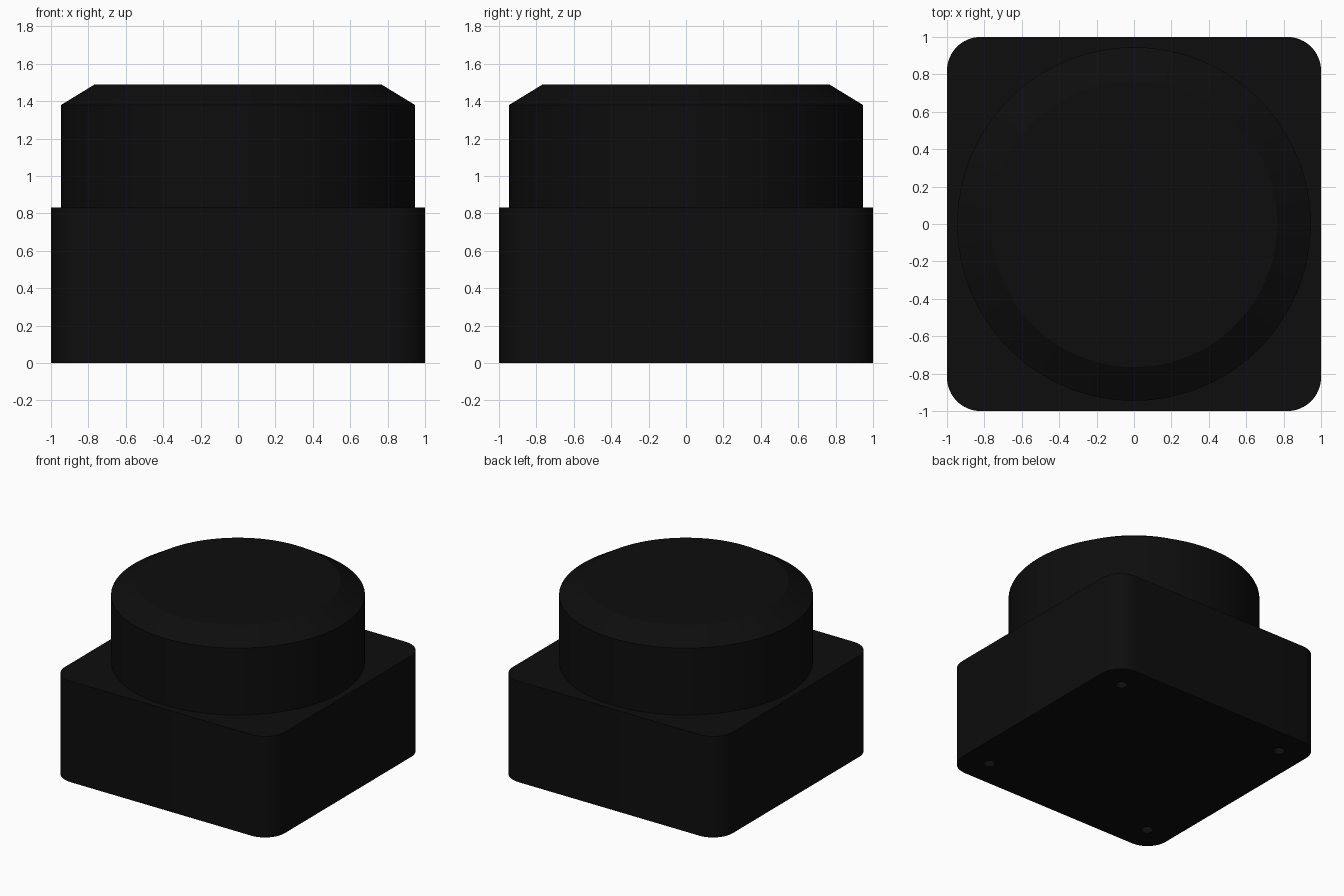
import bpy, bmesh, math
from mathutils import Matrix

if "Cube" in bpy.data.objects:
    bpy.data.objects.remove(bpy.data.objects["Cube"])

BASE_H, CORNER_R = 0.83, 0.18
HOLE_POS, HOLE_R, HOLE_DEPTH = 0.775, 0.045, 0.1

black = bpy.data.materials.new("black_plastic")
black.diffuse_color = (0.004, 0.004, 0.004, 1)
black.use_nodes = True
black.node_tree.nodes["Principled BSDF"].inputs["Base Color"].default_value = black.diffuse_color


def make_object(name, bm):
    mesh = bpy.data.meshes.new(name)
    bmesh.ops.recalc_face_normals(bm, faces=bm.faces)
    bm.to_mesh(mesh)
    bm.free()
    mesh.materials.append(black)
    obj = bpy.data.objects.new(name, mesh)
    bpy.context.collection.objects.link(obj)
    return obj


def select(obj):
    bpy.ops.object.select_all(action='DESELECT')
    obj.select_set(True)
    bpy.context.view_layer.objects.active = obj


def smooth(obj):
    select(obj)
    bpy.ops.object.shade_smooth_by_angle(angle=math.radians(20))


# Square base with rounded upright corners
bm = bmesh.new()
bmesh.ops.create_cube(bm, size=1, matrix=Matrix.Translation((0, 0, BASE_H / 2))
                      @ Matrix.Diagonal((2, 2, BASE_H, 1)))
upright = [e for e in bm.edges if abs(e.verts[0].co.z - e.verts[1].co.z) > 0.1]
bmesh.ops.bevel(bm, geom=upright, offset=CORNER_R, segments=12, profile=0.5,
                affect='EDGES')
base = make_object("base", bm)

# Four screw holes in the underside
bm = bmesh.new()
for sx in (-1, 1):
    for sy in (-1, 1):
        bmesh.ops.create_cone(bm, cap_ends=True, segments=24, radius1=HOLE_R,
                              radius2=HOLE_R, depth=2 * HOLE_DEPTH,
                              matrix=Matrix.Translation((sx * HOLE_POS, sy * HOLE_POS, 0)))
cutter = make_object("screw_hole_cutter", bm)
cutter.hide_render = True
mod = base.modifiers.new("screw_holes", 'BOOLEAN')
mod.operation = 'DIFFERENCE'
mod.solver = 'EXACT'
mod.object = cutter
select(base)
bpy.ops.object.modifier_apply(modifier=mod.name)
bpy.data.objects.remove(cutter)
smooth(base)

# Round cap with a sloped rim, turned from a profile
profile = [(0, BASE_H), (0.945, BASE_H), (0.945, 1.38), (0.765, 1.49), (0, 1.49)]
bm = bmesh.new()
verts = [bm.verts.new((r, 0, z)) for r, z in profile]
edges = [bm.edges.new(pair) for pair in zip(verts, verts[1:])]
bmesh.ops.spin(bm, geom=verts + edges, cent=(0, 0, 0), axis=(0, 0, 1),
               angle=math.tau, steps=96)
bmesh.ops.remove_doubles(bm, verts=bm.verts, dist=0.0001)
smooth(make_object("round_cap", bm))
